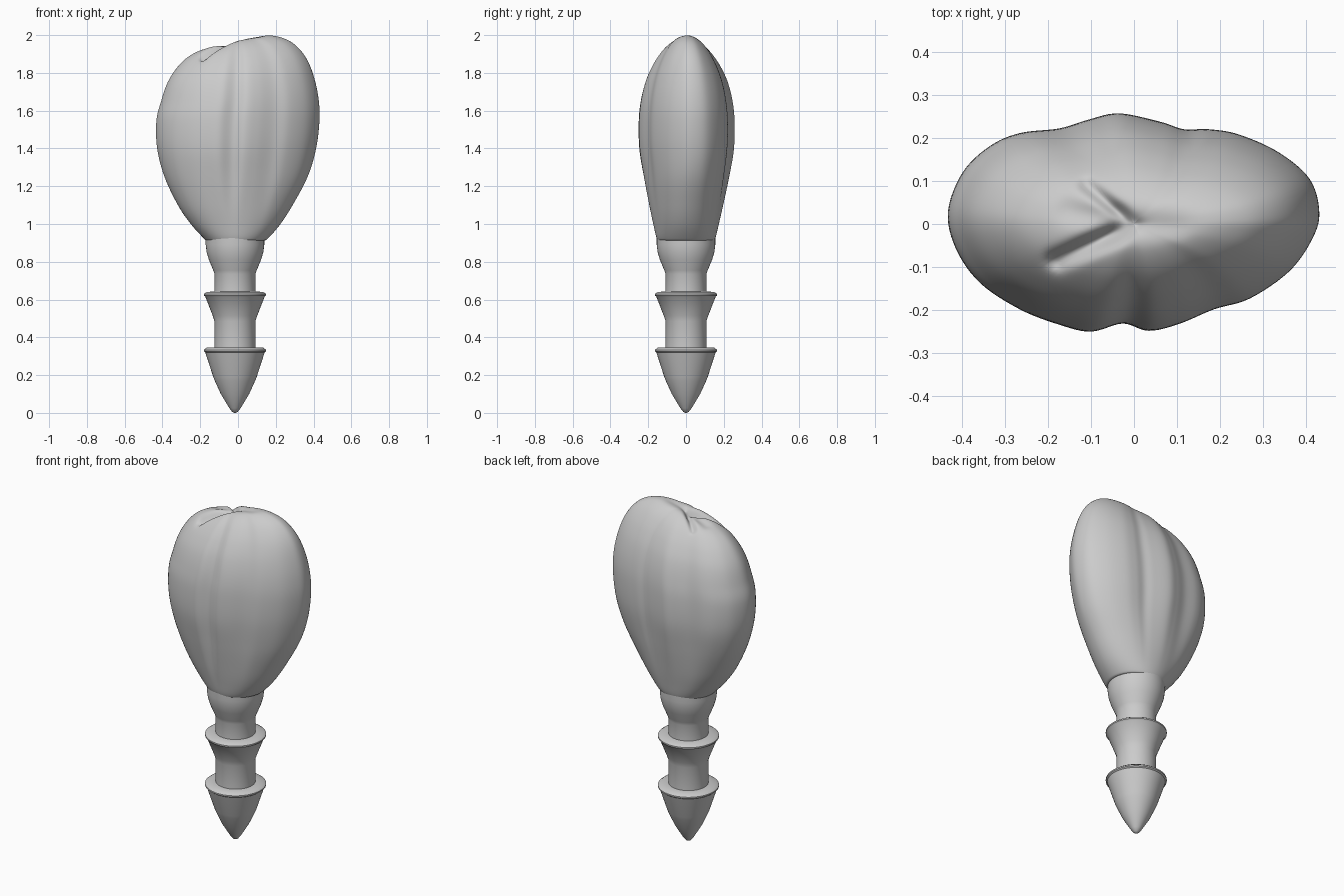
import bpy, bmesh, math
from mathutils import Vector

if "Cube" in bpy.data.objects:
    bpy.data.objects.remove(bpy.data.objects["Cube"])

grey = bpy.data.materials.new("plain grey")
grey.use_nodes = True
colour = (0.6, 0.6, 0.6, 1)
grey.diffuse_color = colour
grey.node_tree.nodes["Principled BSDF"].inputs["Base Color"].default_value = colour


def smooth_curve(points, steps, closed):
    """Sample a smooth curve through points of any dimension."""
    pts = [Vector(p) for p in points]
    n = len(pts)
    pick = (lambda i: pts[i % n]) if closed else (lambda i: pts[max(0, min(n - 1, i))])
    out = []
    for i in range(n if closed else n - 1):
        a, b, c, d = (pick(i + k) for k in (-1, 0, 1, 2))
        for s in range(steps):
            t = s / steps
            out.append(b + (c - a) * (t / 2) + (a * 2 - b * 5 + c * 4 - d) * (t * t / 2)
                       + (b * 3 - a - c * 3 + d) * (t ** 3 / 2))
    if not closed:
        out.append(pts[-1])
    return out


def loft(name, rings, angle):
    """Skin a stack of equal rings and cap both ends with a fan."""
    bm = bmesh.new()
    loops = [[bm.verts.new(p) for p in ring] for ring in rings]
    n = len(loops[0])
    for low, high in zip(loops, loops[1:]):
        for i in range(n):
            j = (i + 1) % n
            bm.faces.new((low[i], low[j], high[j], high[i]))
    for ring in (loops[0], loops[-1]):
        centre = bm.verts.new(sum((v.co for v in ring), Vector()) / n)
        for i in range(n):
            bm.faces.new((ring[i], ring[(i + 1) % n], centre))
    bmesh.ops.recalc_face_normals(bm, faces=bm.faces)
    mesh = bpy.data.meshes.new(name)
    bm.to_mesh(mesh)
    bm.free()
    mesh.materials.append(grey)
    obj = bpy.data.objects.new(name, mesh)
    bpy.context.collection.objects.link(obj)
    bpy.ops.object.select_all(action="DESELECT")
    obj.select_set(True)
    bpy.context.view_layer.objects.active = obj
    bpy.ops.object.shade_smooth_by_angle(angle=math.radians(angle))
    return obj


# Barbed post, turned around its own axis: radius, height
post = [(.003, 0), (.015, .006), (.03, .025), (.075, .1), (.107, .17), (.115, .19),
        (.157, .32), (.165, .326), (.165, .334), (.15, .345), (.108, .347),
        (.108, .485), (.118, .515), (.157, .615), (.165, .622), (.165, .63),
        (.15, .64), (.108, .643), (.108, .735), (.115, .755), (.138, .81),
        (.15, .85), (.155, .89), (.155, .95)]
SIDES = 64
turn = [2 * math.pi * i / SIDES for i in range(SIDES)]
loft("post", [[(-.016 + r * math.cos(a), r * math.sin(a), z) for a in turn]
              for r, z in post], 35)

# Widest outline of the crown, counter-clockwise
outline = smooth_curve([
    (.432, .025), (.41, .105), (.338, .168), (.245, .21), (.175, .222), (.117, .222),
    (.06, .24), (-.034, .259), (-.103, .245), (-.173, .224), (-.266, .213),
    (-.336, .183), (-.4, .122), (-.435, .03), (-.417, -.057), (-.36, -.138),
    (-.266, -.2), (-.173, -.236), (-.1, -.252), (-.025, -.233), (.036, -.25),
    (.106, -.234), (.187, -.2), (.27, -.175), (.36, -.113), (.413, -.04)], 6, True)

# Crown levels: height, sideways tilt, right edge, left edge, half depth
levels = smooth_curve([
    (.92, 0, -.13, .1, .12), (.913, 0, -.165, .14, .145), (.93, 0, -.187, .165, .157),
    (1, 0, -.25, .225, .174), (1.1, 0, -.318, .29, .196), (1.25, 0, -.388, .37, .226),
    (1.4, 0, -.426, .415, .25), (1.55, .003, -.43, .433, .253), (1.66, .01, -.405, .427, .241),
    (1.76, .02, -.375, .403, .215), (1.84, .03, -.335, .367, .178),
    (1.9, .036, -.288, .317, .138), (1.94, .038, -.235, .255, .1),
    (1.966, .032, -.16, .17, .06), (1.974, .012, -.06, .06, .022),
    (1.974, 0, -.006, .006, .003)], 6, False)


def ramp(x, a, b):
    t = max(0, min(1, (x - a) / (b - a)))
    return t * t * (3 - 2 * t)


# Biting surface creases: far end, depth, width
creases = [(Vector((-.18, -.085)), .06, .022), (Vector((-.11, .09)), .032, .016),
           (Vector((-.15, .03)), .02, .03), (Vector((.1, -.005)), .01, .025)]


def crease_depth(x, y):
    total = 0
    for end, depth, width in creases:
        p = Vector((x, y))
        t = max(0, min(1, p.dot(end) / end.length_squared))
        d = (p - end * t).length
        total += depth * (1 - .45 * t) * ramp(t, -.15, .4) * math.exp(-(d / width) ** 2)
    return total


rings = []
for z, tilt, right, left, depth in levels:
    detail = ramp(z, .9, 1.4)
    ring = []
    for p in outline:
        uv = Vector((p.x / .4335, p.y / .255))
        uv = uv.normalized().lerp(uv, detail)
        x = (right + left) / 2 + uv.x * (left - right) / 2
        y = uv.y * depth
        drop = crease_depth(x, y) * ramp(z, 1.75, 1.92)
        ring.append((x, y, z + tilt * uv.x - drop))
    rings.append(ring)
loft("crown", rings, 60)
